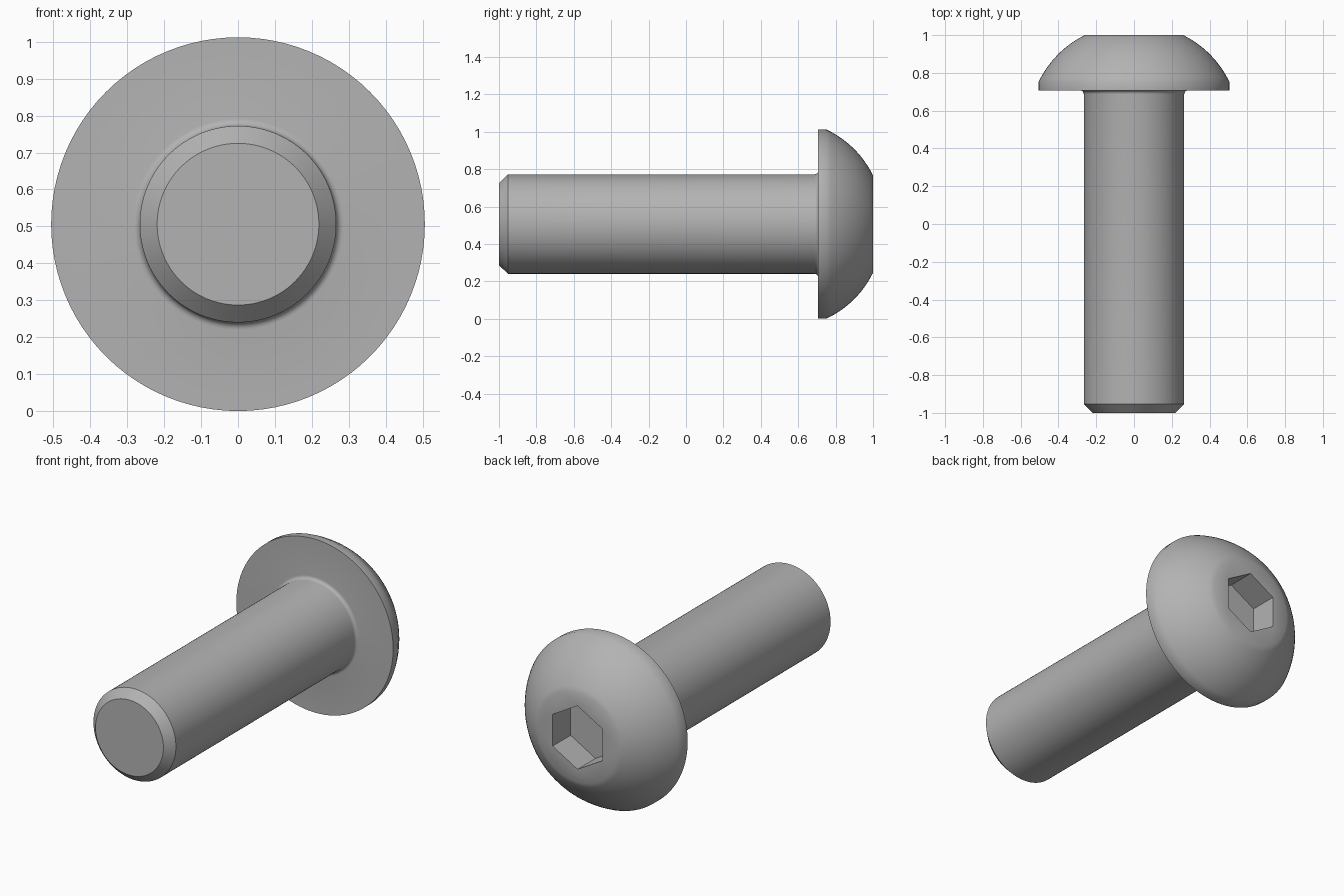
import bpy, bmesh
from math import sin, cos, pi, tau, atan, radians
from mathutils import Matrix, Vector

cube = bpy.data.objects.get("Cube")
if cube:
    bpy.data.objects.remove(cube)

SEGMENTS = 96
HEAD_R, SHAFT_R, TIP_R, FLAT_R = 0.506, 0.266, 0.219, 0.26
UNDERSIDE, RIM_TOP, FILLET = 0.707, 0.75, 0.02
HEX_R, HEX_DEPTH = 0.185, 0.166
AXIS_Z = HEAD_R

steel = bpy.data.materials.new("grey steel")
steel.use_nodes = True
grey = (0.45, 0.45, 0.45, 1)
steel.diffuse_color = grey
steel.node_tree.nodes["Principled BSDF"].inputs["Base Color"].default_value = grey


def arc(start, end, sagitta, steps):
    """Points of a circular arc bulging to the right of start -> end."""
    a, b = Vector(start), Vector(end)
    chord = b - a
    half = 2 * atan(2 * sagitta / chord.length)
    radius = chord.length / (2 * sin(half))
    normal = Vector((chord.y, -chord.x)).normalized()
    centre = (a + b) / 2 - normal * radius * cos(half)
    return [centre + Matrix.Rotation(half * (2 * i / steps - 1), 2) @ (normal * radius)
            for i in range(steps + 1)]


def ring(bm, radius, y, count):
    """Circle of vertices around the screw axis, one corner at the top."""
    return [bm.verts.new((radius * sin(tau * i / count), y,
                          AXIS_Z + radius * cos(tau * i / count)))
            for i in range(count)]


def wall(bm, lower, upper):
    n = len(lower)
    for i in range(n):
        j = (i + 1) % n
        bm.faces.new((lower[i], lower[j], upper[j], upper[i]))


# Profile (radius, y): chamfered tip, shank, neck fillet, rim, dome
profile = [(TIP_R, -1), (SHAFT_R, -0.952)]
for i in range(6):
    t = pi / 2 * i / 5
    profile.append((SHAFT_R + FILLET * (1 - cos(t)), UNDERSIDE - FILLET * (1 - sin(t))))
profile += [(HEAD_R, UNDERSIDE)]
profile += [tuple(p) for p in arc((HEAD_R, RIM_TOP), (FLAT_R, 1), 0.03, 12)]

bm = bmesh.new()
rings = [ring(bm, r, y, SEGMENTS) for r, y in profile]
for lower, upper in zip(rings, rings[1:]):
    wall(bm, lower, upper)
bm.faces.new(rings[0])

# Hexagonal socket sunk into the flat top of the head
mouth = ring(bm, HEX_R, 1, 6)
floor = ring(bm, HEX_R, 1 - HEX_DEPTH, 6)
wall(bm, mouth, floor)
bm.faces.new(floor)

# Flat annulus between dome and socket
edges = [e for e in bm.edges if e.is_boundary]
bmesh.ops.triangle_fill(bm, edges=edges, use_beauty=True, normal=(0, 1, 0))
bmesh.ops.recalc_face_normals(bm, faces=bm.faces)

mesh = bpy.data.meshes.new("button_head_screw")
bm.to_mesh(mesh)
bm.free()
mesh.materials.append(steel)
screw = bpy.data.objects.new("button_head_screw", mesh)
bpy.context.collection.objects.link(screw)

bpy.ops.object.select_all(action="DESELECT")
screw.select_set(True)
bpy.context.view_layer.objects.active = screw
bpy.ops.object.shade_smooth_by_angle(angle=radians(32))
